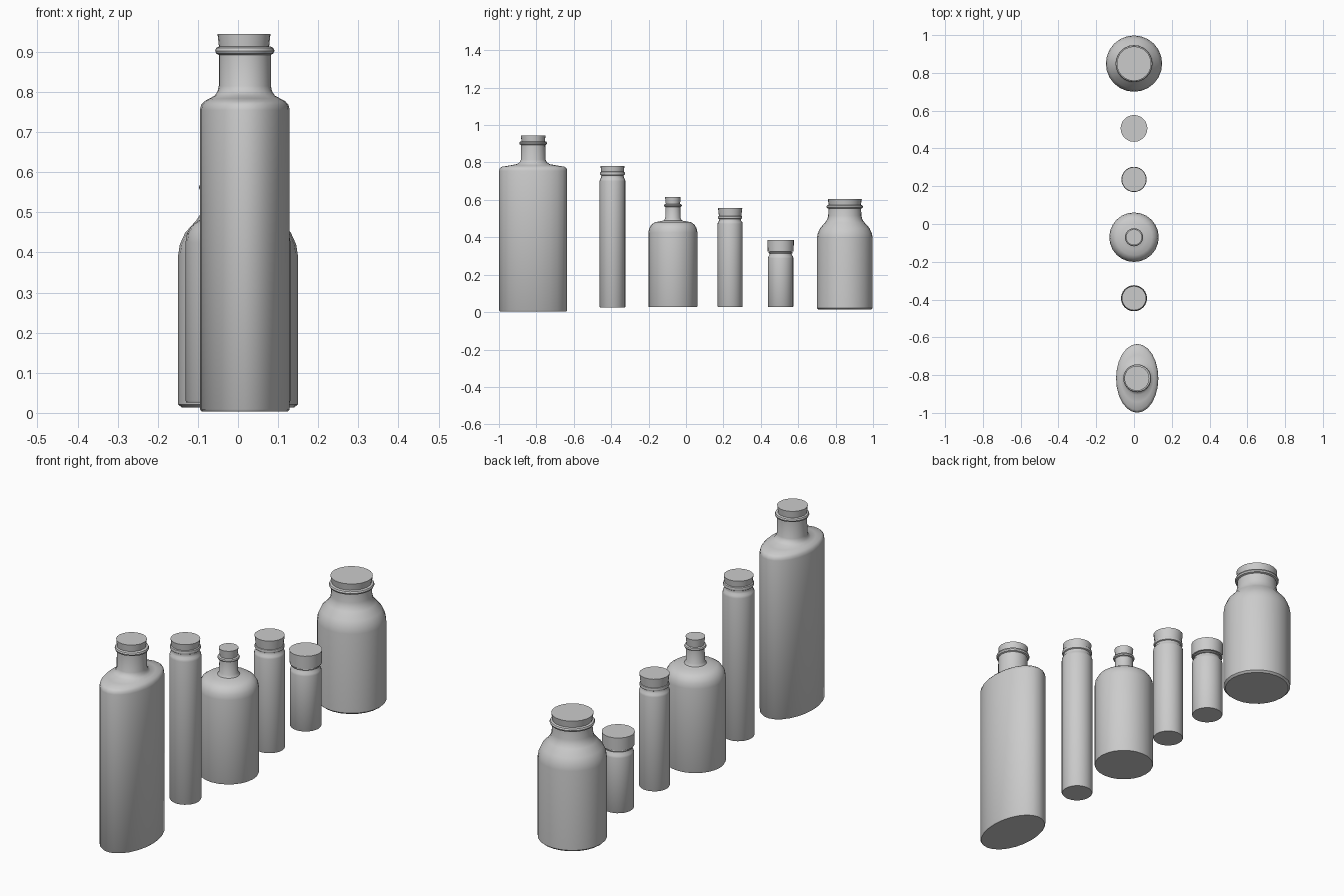
import bpy, bmesh, math

SEG = 24


def loft(name, cx, cy, rings, angle=40):
    """Stack of round (r, z) or oval (rx, ry, z) rings, capped at both ends."""
    bm = bmesh.new()
    loops = []
    for ring in rings:
        rx, ry, z = ring if len(ring) == 3 else (ring[0], ring[0], ring[1])
        loops.append([bm.verts.new((cx + rx * math.cos(2 * math.pi * i / SEG),
                                    cy + ry * math.sin(2 * math.pi * i / SEG), z))
                      for i in range(SEG)])
    for a, b in zip(loops, loops[1:]):
        for i in range(SEG):
            j = (i + 1) % SEG
            bm.faces.new((a[i], a[j], b[j], b[i]))
    bm.faces.new(loops[0][::-1])
    bm.faces.new(loops[-1])
    mesh = bpy.data.meshes.new(name)
    bm.to_mesh(mesh)
    bm.free()
    obj = bpy.data.objects.new(name, mesh)
    bpy.context.collection.objects.link(obj)
    bpy.ops.object.select_all(action='DESELECT')
    obj.select_set(True)
    bpy.context.view_layer.objects.active = obj
    bpy.ops.object.shade_smooth_by_angle(angle=math.radians(angle))


def lip(r, z, bulge, h):
    """Rounded glass bead around the mouth, centred on z."""
    steps = [math.radians(a) for a in (-90, -45, 0, 45, 90)]
    return [(r + bulge * math.cos(a), z + h * math.sin(a)) for a in steps]


def cork(name, cx, cy, r_low, r_top, z_low, z_top):
    loft(name, cx, cy, [(r_low, z_low), (r_top, z_top)])


# Tall oval flask
loft("oval_flask", 0.017, -0.817,
     [(0.108, 0.178, 0.004), (0.112, 0.182, 0.009), (0.112, 0.182, 0.755),
      (0.109, 0.179, 0.768), (0.101, 0.168, 0.777), (0.088, 0.125, 0.784),
      (0.075, 0.088, 0.791), (0.068, 0.072, 0.802), (0.065, 0.066, 0.815)]
     + lip(0.065, 0.903, 0.009, 0.010) + [(0.058, 0.913)])
cork("oval_flask_cork", 0.015, -0.817, 0.059, 0.066, 0.88, 0.945)

# Tall thin vial
loft("tall_vial", 0, -0.393,
     [(0.066, 0.024), (0.069, 0.029), (0.069, 0.70), (0.067, 0.711),
      (0.061, 0.718), (0.060, 0.726)] + lip(0.060, 0.741, 0.007, 0.010)
     + [(0.055, 0.751)])
cork("tall_vial_cork", 0, -0.393, 0.058, 0.064, 0.73, 0.78)

# Round-shouldered bottle
loft("round_bottle", 0, -0.07,
     [(0.129, 0.026), (0.131, 0.031), (0.131, 0.425), (0.127, 0.448),
      (0.115, 0.468), (0.096, 0.481), (0.065, 0.486), (0.048, 0.490),
      (0.041, 0.502)] + lip(0.040, 0.570, 0.008, 0.008) + [(0.034, 0.578)])
cork("round_bottle_cork", 0, -0.07, 0.036, 0.042, 0.56, 0.615)

# Medium vial
loft("medium_vial", 0, 0.236,
     [(0.065, 0.027), (0.067, 0.031), (0.067, 0.472), (0.065, 0.481),
      (0.059, 0.488), (0.058, 0.496)] + lip(0.058, 0.506, 0.007, 0.009)
     + [(0.055, 0.515)])
cork("medium_vial_cork", 0, 0.236, 0.059, 0.065, 0.505, 0.557)

# Small capped vial
loft("small_vial", 0, 0.506,
     [(0.066, 0.027), (0.068, 0.030), (0.068, 0.288), (0.066, 0.297),
      (0.060, 0.305), (0.058, 0.313)] + lip(0.058, 0.318, 0.007, 0.005)
     + [(0.055, 0.324)])
cork("small_vial_cap", 0, 0.506, 0.069, 0.071, 0.323, 0.385)

# Wide-mouthed jar
loft("wide_jar", 0, 0.849,
     [(0.140, 0.013), (0.149, 0.021), (0.149, 0.395), (0.145, 0.420),
      (0.132, 0.449), (0.105, 0.479), (0.094, 0.495), (0.089, 0.515)]
     + lip(0.087, 0.563, 0.011, 0.010) + [(0.078, 0.573)])
cork("wide_jar_cork", 0, 0.849, 0.082, 0.091, 0.55, 0.605)
